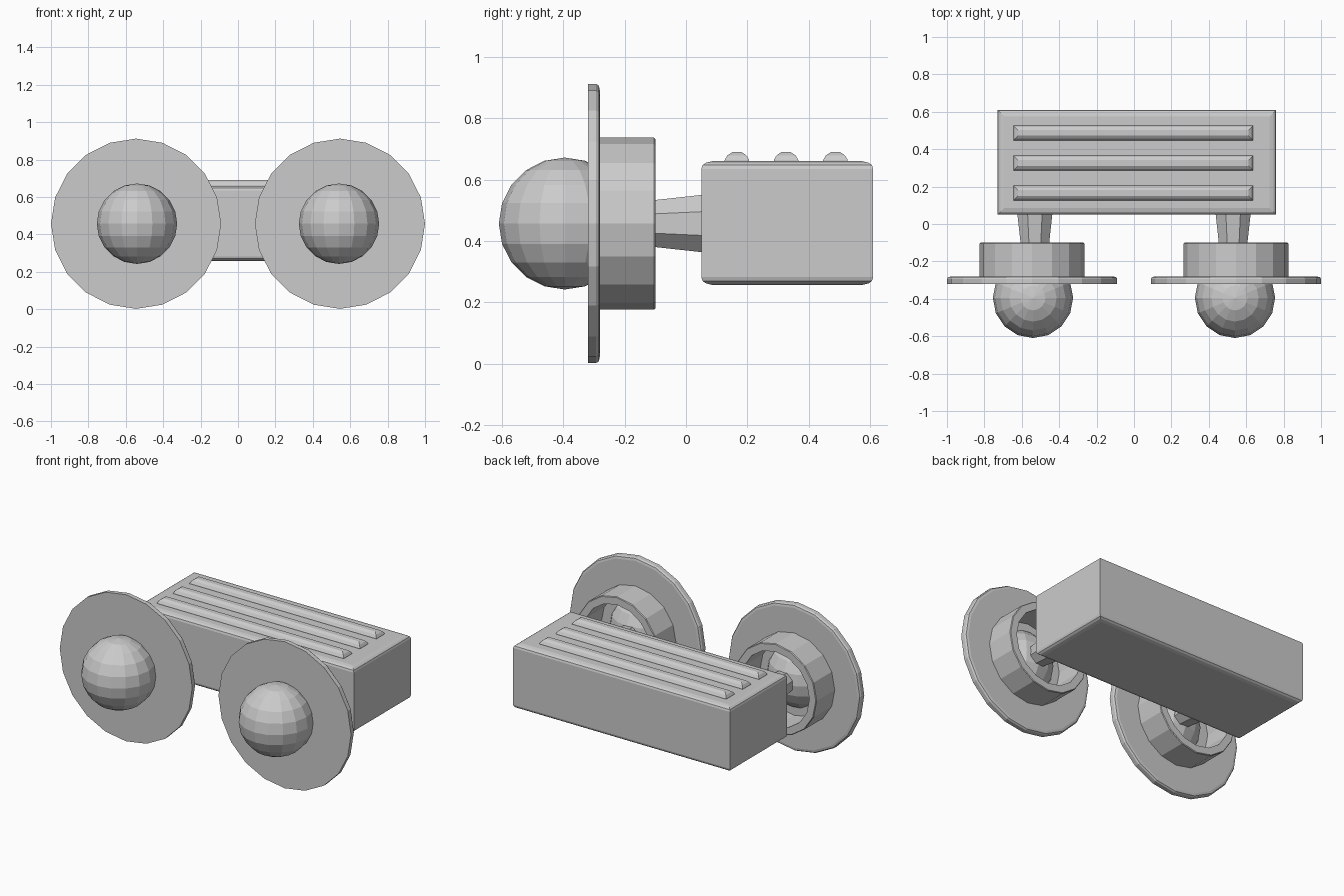
import bpy, bmesh
from math import cos, sin, pi

if "Cube" in bpy.data.objects:
    bpy.data.objects.remove(bpy.data.objects["Cube"])


def loft(name, rings, close_ends=True):
    """Skin a list of equal-length point rings into one mesh."""
    bm = bmesh.new()
    loops = [[bm.verts.new(p) for p in ring] for ring in rings]
    n = len(loops[0])
    pairs = list(zip(loops, loops[1:]))
    if not close_ends:
        pairs.append((loops[-1], loops[0]))
    for a, b in pairs:
        for i in range(n):
            j = (i + 1) % n
            bm.faces.new((a[i], a[j], b[j], b[i]))
    if close_ends:
        bm.faces.new(loops[0])
        bm.faces.new(loops[-1])
    bmesh.ops.recalc_face_normals(bm, faces=bm.faces)
    me = bpy.data.meshes.new(name)
    bm.to_mesh(me)
    bm.free()
    ob = bpy.data.objects.new(name, me)
    bpy.context.collection.objects.link(ob)
    return ob


def stacked_box(name, x0, x1, y0, y1, steps):
    """Box from (inset, z) steps, giving rounded top and bottom rims."""
    return loft(name, [[(x0 + d, y0 + d, z), (x1 - d, y0 + d, z),
                        (x1 - d, y1 - d, z), (x0 + d, y1 - d, z)]
                       for d, z in steps])


def turned(name, cx, profile, sides, close_ends=True, turn=0.0):
    """Revolve (radius, y) points around the y-parallel axis at cx."""
    return loft(name, [[(cx + r * cos(turn + 2 * pi * i / sides), y,
                         CZ + r * sin(turn + 2 * pi * i / sides))
                        for i in range(sides)] for r, y in profile], close_ends)


CX, CZ = 0.545, 0.457

# Main body with rounded top and bottom rims
stacked_box("body", -0.73, 0.76, 0.05, 0.61,
            [(0.035, 0.257), (0.015, 0.262), (0.004, 0.27), (0, 0.282),
             (0, 0.635), (0.004, 0.647), (0.015, 0.655), (0.035, 0.66)])

# Raised ridges on top
for k, y in enumerate((0.166, 0.326, 0.487)):
    stacked_box(f"top_ridge_{k + 1}", -0.645, 0.637, y - 0.04, y + 0.04,
                [(0, 0.65), (0, 0.664), (0.009, 0.679), (0.025, 0.69)])

for side, cx in (("left", -CX), ("right", CX)):
    # Thin flange disc with a softened back edge
    turned(f"{side}_flange", cx, [(0.455, -0.32), (0.455, -0.293),
                                  (0.449, -0.284), (0.435, -0.281)], 20)
    # Open collar behind the flange
    turned(f"{side}_collar", cx, [(0.28, -0.285), (0.28, -0.104), (0.276, -0.10),
                                  (0.232, -0.10), (0.232, -0.285)], 16, False)
    # Tapered stalk joining the body
    turned(f"{side}_stalk", cx - 0.015 * (1 if cx > 0 else -1),
           [(0.102, 0.06), (0.083, -0.10), (0.068, -0.22)], 8, turn=pi / 8)
    # Ball set into the flange
    bpy.ops.mesh.primitive_uv_sphere_add(segments=16, ring_count=10, radius=0.215,
                                         location=(cx + 0.005 * (1 if cx < 0 else -1), -0.395, CZ))
    bpy.context.object.name = f"{side}_ball"
